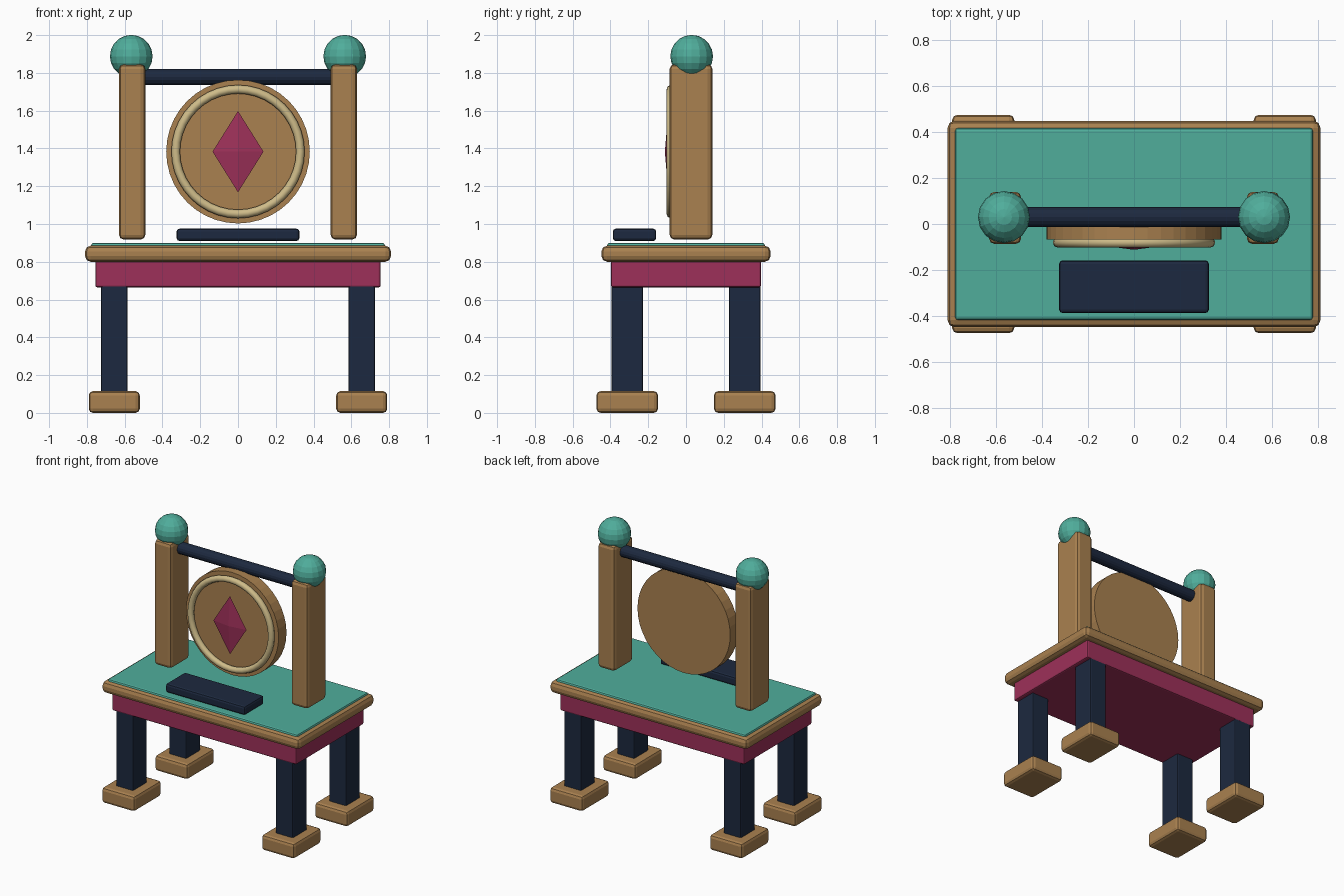
import bpy, math

if "Cube" in bpy.data.objects:
    bpy.data.objects.remove(bpy.data.objects["Cube"])


def material(name, rgb):
    m = bpy.data.materials.new(name)
    m.diffuse_color = (*rgb, 1)
    m.use_nodes = True
    m.node_tree.nodes["Principled BSDF"].inputs["Base Color"].default_value = m.diffuse_color
    return m


WOOD = material("wood", (0.40, 0.22, 0.08))
NAVY = material("navy", (0.012, 0.022, 0.05))
WINE = material("wine", (0.34, 0.03, 0.10))
TEAL = material("teal", (0.08, 0.42, 0.33))
GOLD = material("pale_gold", (0.62, 0.50, 0.25))


def finish(name, mat):
    ob = bpy.context.object
    ob.name = name
    ob.data.materials.append(mat)
    return ob


def box(name, mat, x, y, z, bevel, segments=2):
    """Bevelled box from (min, max) ranges on each axis."""
    ranges = (x, y, z)
    bpy.ops.mesh.primitive_cube_add(size=1, location=[(a + b) / 2 for a, b in ranges])
    ob = finish(name, mat)
    ob.scale = [b - a for a, b in ranges]
    bpy.ops.object.transform_apply(location=False, rotation=False, scale=True)
    mod = ob.modifiers.new("bevel", 'BEVEL')
    mod.width, mod.segments = bevel, segments
    return ob


def span(c, half):
    return (c - half, c + half)


# Feet and legs at the four corners
for sx, side in ((-1, "left"), (1, "right")):
    for sy, end in ((-1, "front"), (1, "back")):
        cx, cy = sx * 0.655, sy * 0.311
        box(f"{end}_{side}_foot", WOOD, span(cx, 0.135), span(cy, 0.163), (0.0, 0.115), 0.022)
        box(f"{end}_{side}_leg", NAVY, span(cx, 0.07), span(cy, 0.083), (0.10, 0.68), 0.008)

# Table body
box("apron", WINE, span(0, 0.755), span(0, 0.397), (0.665, 0.81), 0.01)
box("table_top", WOOD, span(0, 0.81), span(0, 0.448), (0.80, 0.885), 0.03)
box("table_inlay", TEAL, span(0, 0.777), span(0, 0.417), (0.86, 0.90), 0.012)
box("front_pad", NAVY, span(0, 0.325), (-0.387, -0.158), (0.91, 0.975), 0.015)

# Posts with ball finials
for sx, side in ((-1, "left"), (1, "right")):
    box(f"{side}_post", WOOD, span(sx * 0.56, 0.07), (-0.087, 0.14), (0.918, 1.845), 0.025)
    bpy.ops.mesh.primitive_uv_sphere_add(segments=16, ring_count=10, radius=0.113,
                                         location=(sx * 0.565, 0.03, 1.888))
    finish(f"{side}_finial", TEAL)

# Crossbar
bpy.ops.mesh.primitive_cylinder_add(vertices=16, radius=0.043, depth=1.04,
                                    location=(0, 0.03, 1.778),
                                    rotation=(0, math.pi / 2, 0))
finish("crossbar", NAVY)

# Hanging disc and its rim
bpy.ops.mesh.primitive_cylinder_add(vertices=40, radius=0.38, depth=0.092,
                                    location=(0, -0.021, 1.383),
                                    rotation=(math.pi / 2, 0, 0))
finish("disc", WOOD)
bpy.ops.mesh.primitive_torus_add(major_radius=0.33, minor_radius=0.023,
                                 major_segments=40, minor_segments=8,
                                 location=(0, -0.08, 1.383),
                                 rotation=(math.pi / 2, 0, 0))
finish("disc_rim", GOLD)
bpy.ops.object.shade_smooth_by_angle(angle=math.radians(50))

# Diamond gem: flattened octahedron
hx, hy, hz = 0.135, 0.018, 0.215
verts = [(hx, 0, 0), (0, hy, 0), (-hx, 0, 0), (0, -hy, 0), (0, 0, hz), (0, 0, -hz)]
faces = []
for i in range(4):
    j = (i + 1) % 4
    faces += [(i, j, 4), (j, i, 5)]
mesh = bpy.data.meshes.new("gem")
mesh.from_pydata(verts, [], faces)
mesh.materials.append(WINE)
gem = bpy.data.objects.new("gem", mesh)
gem.location = (0, -0.094, 1.383)
bpy.context.collection.objects.link(gem)
